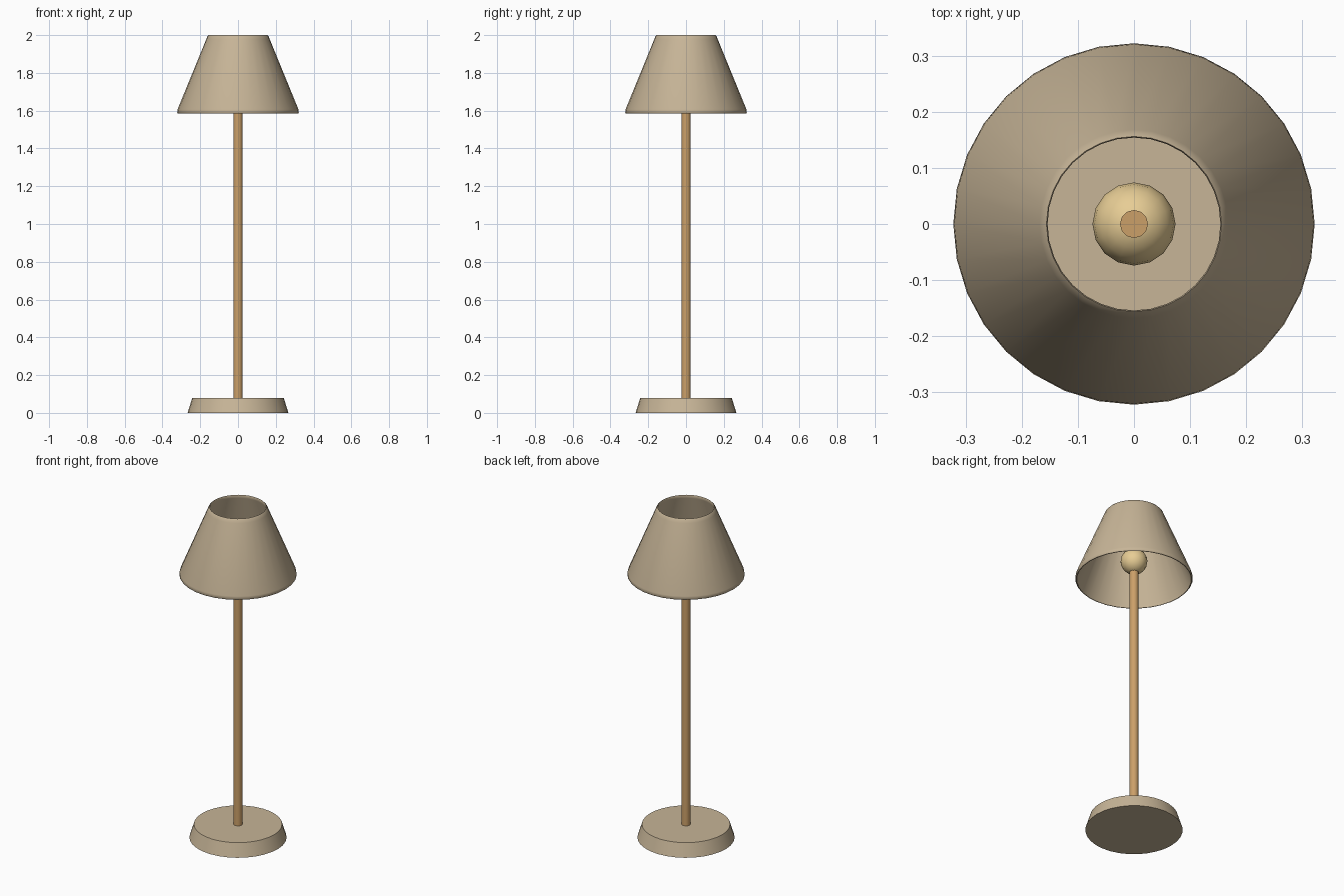
import bpy, bmesh, math

cube = bpy.data.objects.get("Cube")
if cube:
    bpy.data.objects.remove(cube, do_unlink=True)


def material(name, rgb):
    m = bpy.data.materials.new(name)
    m.use_nodes = True
    m.diffuse_color = (*rgb, 1)
    m.node_tree.nodes["Principled BSDF"].inputs["Base Color"].default_value = (*rgb, 1)
    return m


def lathe(name, profile, sides, mat, closed=False, angle=35):
    """Spin a (radius, height) profile around z; zero radii become poles."""
    bm = bmesh.new()
    verts = [bm.verts.new((r, 0, z)) for r, z in profile]
    edges = [bm.edges.new(pair) for pair in zip(verts, verts[1:])]
    if closed:
        edges.append(bm.edges.new((verts[-1], verts[0])))
    bmesh.ops.spin(bm, geom=verts + edges, cent=(0, 0, 0), axis=(0, 0, 1),
                   angle=math.tau, steps=sides, use_duplicate=False)
    bmesh.ops.remove_doubles(bm, verts=bm.verts, dist=0.0005)
    bmesh.ops.recalc_face_normals(bm, faces=bm.faces)
    mesh = bpy.data.meshes.new(name)
    bm.to_mesh(mesh)
    bm.free()
    obj = bpy.data.objects.new(name, mesh)
    bpy.context.collection.objects.link(obj)
    mesh.materials.append(mat)
    bpy.ops.object.select_all(action='DESELECT')
    obj.select_set(True)
    bpy.context.view_layer.objects.active = obj
    bpy.ops.object.shade_smooth_by_angle(angle=math.radians(angle))
    return obj


linen = material("linen beige", (0.57, 0.46, 0.31))
wood = material("warm wood", (0.60, 0.35, 0.14))
glow = material("bulb cream", (0.80, 0.61, 0.30))

# Tapered foot
lathe("base", [(0, 0), (0.267, 0), (0.242, 0.08), (0, 0.08)], 32, linen)

# Upright pole, ending just above the bulb
lathe("pole", [(0, 0.07), (0.025, 0.07), (0.025, 1.775), (0, 1.775)], 12, wood)

# Round bulb
R, Z, RINGS = 0.074, 1.70, 10
arc = [(R * math.sin(math.pi * i / RINGS), Z - R * math.cos(math.pi * i / RINGS))
       for i in range(RINGS + 1)]
lathe("bulb", arc, 16, glow)

# Thin open shade with a softened top rim and a short lower lip
lathe("shade", [(0.318, 1.585), (0.322, 1.59), (0.320, 1.607), (0.168, 1.978),
                (0.163, 1.992), (0.156, 2.0), (0.154, 1.995), (0.156, 1.98),
                (0.312, 1.60), (0.314, 1.585)], 32, linen, closed=True, angle=50)
